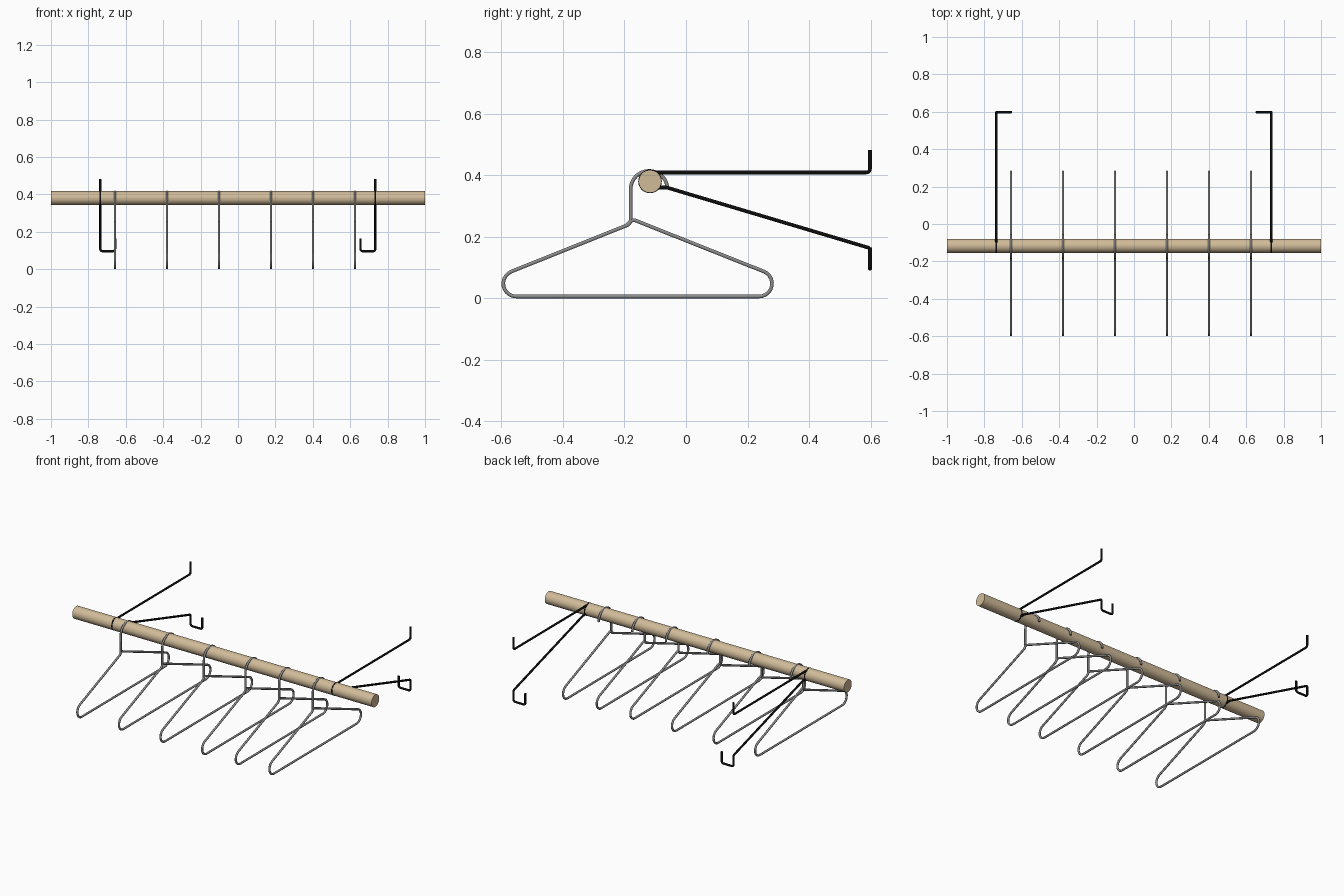
import bpy, math
from mathutils import Vector

if "Cube" in bpy.data.objects:
    bpy.data.objects.remove(bpy.data.objects["Cube"])


def material(name, rgb):
    m = bpy.data.materials.new(name)
    m.diffuse_color = (*rgb, 1)
    m.use_nodes = True
    m.node_tree.nodes["Principled BSDF"].inputs["Base Color"].default_value = m.diffuse_color
    return m


WOOD = material("light_wood", (0.64, 0.50, 0.32))
STEEL = material("grey_steel", (0.27, 0.27, 0.27))
BLACK = material("black_metal", (0.004, 0.004, 0.004))

ROD_Y, ROD_Z, ROD_R = -0.117, 0.380, 0.037


def fillet(points, steps=10):
    """Round the corners of a path; each point is (x, y, z, radius)."""
    out = []
    for i, (x, y, z, r) in enumerate(points):
        p = Vector((x, y, z))
        if r == 0 or i in (0, len(points) - 1):
            out.append(p)
            continue
        a = (Vector(points[i - 1][:3]) - p).normalized()
        b = (Vector(points[i + 1][:3]) - p).normalized()
        half = a.angle(b) / 2
        centre = p + (a + b).normalized() * (r / math.sin(half))
        t = r / math.tan(half)
        va, vb = p + a * t - centre, p + b * t - centre
        sweep = va.angle(vb)
        for k in range(steps + 1):
            f = k / steps
            out.append(centre + (va * math.sin((1 - f) * sweep)
                                 + vb * math.sin(f * sweep)) / math.sin(sweep))
    return out


def wire(name, paths, radius, mat):
    """Make a round wire mesh from (points, closed) paths."""
    cu = bpy.data.curves.new(name + "_path", 'CURVE')
    cu.dimensions = '3D'
    cu.bevel_depth = radius
    cu.bevel_resolution = 3
    cu.use_fill_caps = True
    for pts, closed in paths:
        s = cu.splines.new('POLY')
        s.points.add(len(pts) - 1)
        for q, p in zip(s.points, pts):
            q.co = (*p, 1)
        s.use_cyclic_u = closed
    tmp = bpy.data.objects.new(name + "_path", cu)
    bpy.context.collection.objects.link(tmp)
    me = bpy.data.meshes.new_from_object(
        tmp.evaluated_get(bpy.context.evaluated_depsgraph_get()))
    bpy.data.objects.remove(tmp)
    me.materials.clear()
    me.materials.append(mat)
    ob = bpy.data.objects.new(name, me)
    bpy.context.collection.objects.link(ob)
    smooth(ob)
    return ob


def smooth(ob):
    bpy.ops.object.select_all(action='DESELECT')
    ob.select_set(True)
    bpy.context.view_layer.objects.active = ob
    bpy.ops.object.shade_smooth_by_angle(angle=math.radians(50))


# Wooden rod
bpy.ops.mesh.primitive_cylinder_add(vertices=48, radius=ROD_R, depth=2,
                                    location=(0, ROD_Y, ROD_Z),
                                    rotation=(0, math.pi / 2, 0))
rod = bpy.context.object
rod.name = "rod"
rod.data.materials.append(WOOD)
smooth(rod)

# Hanger wire: hook over the rod, neck, then the shoulder triangle
hook = [(0, -0.12 + 0.06 * math.cos(a), 0.354 + 0.06 * math.sin(a), 0)
        for a in (math.pi * k / 24 for k in range(25))]
body = [(0, -0.18, 0.242, 0.02), (0, -0.770, 0.006, 0.042),
        (0, 0.457, 0.006, 0.042), (0, -0.172, 0.256, 0.012),
        (0, -0.193, 0.238, 0)]
hanger = wire("hanger_1", [(fillet(hook + body), False)], 0.0062, STEEL)
hanger.location.x = -0.658
for n, x in enumerate((-0.38, -0.102, 0.176, 0.401, 0.626), 2):
    h = bpy.data.objects.new(f"hanger_{n}", hanger.data)
    h.location.x = x
    bpy.context.collection.objects.link(h)

# Wall brackets: band round the rod, straight upper arm, sloping hooked lower arm
for name, x, s in (("left_bracket", -0.736, 1), ("right_bracket", 0.734, -1)):
    band = [(x, ROD_Y + 0.0325 * math.cos(a), ROD_Z + 0.0325 * math.sin(a))
            for a in (math.tau * k / 36 for k in range(36))]
    upper = fillet([(x, -0.12, 0.409, 0), (x, 0.598, 0.409, 0.012),
                    (x, 0.598, 0.482, 0)], 5)
    lower = fillet([(x, -0.10, 0.360, 0), (x, -0.062, 0.360, 0.02),
                    (x, 0.598, 0.163, 0.01), (x, 0.598, 0.096, 0.012),
                    (x + s * 0.079, 0.598, 0.096, 0.012),
                    (x + s * 0.079, 0.598, 0.165, 0)], 5)
    wire(name, [(band, True), (upper, False), (lower, False)], 0.0062, BLACK)
